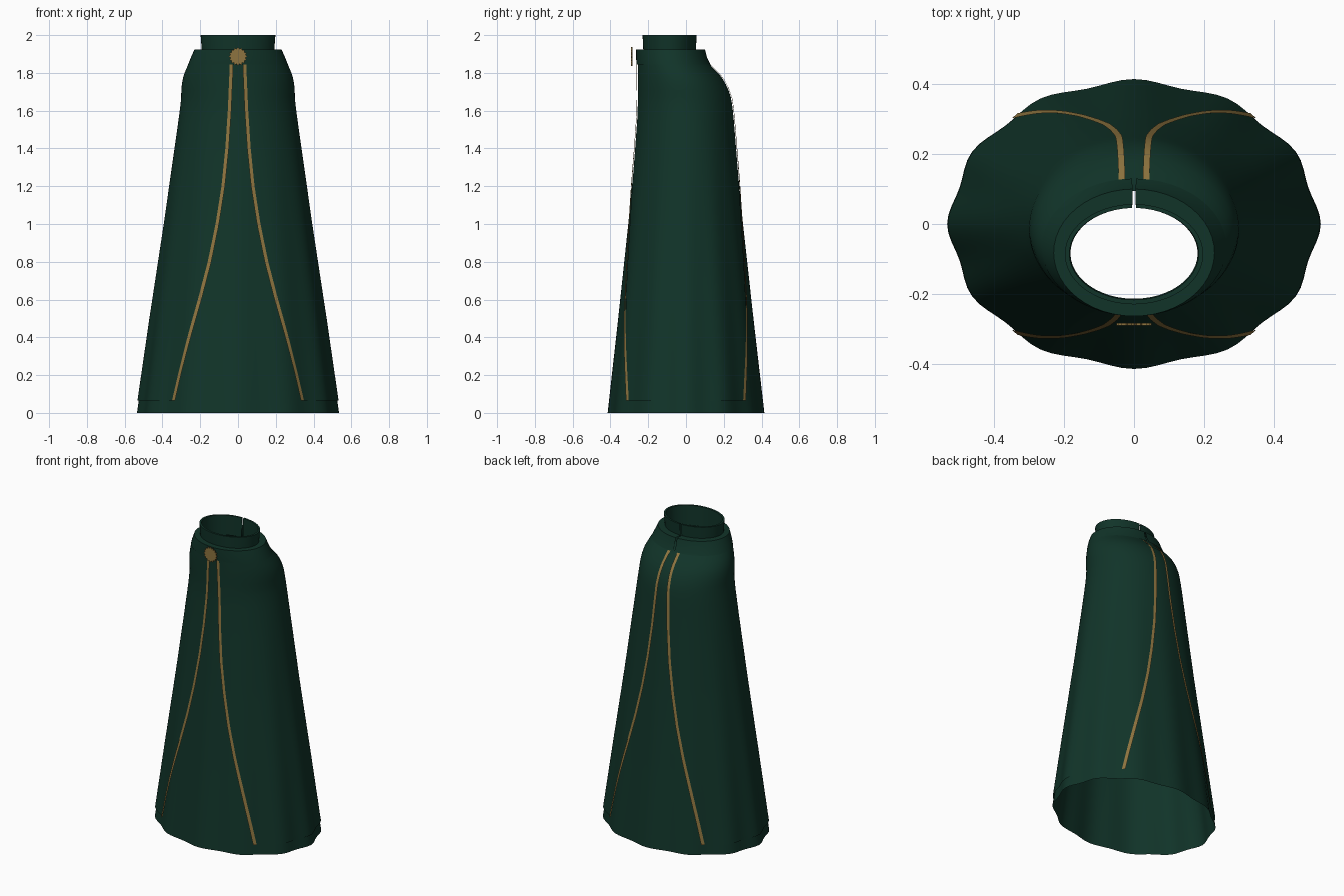
import bpy, bmesh
from math import sin, cos, pi, acos

cube = bpy.data.objects.get("Cube")
if cube:
    bpy.data.objects.remove(cube)


def material(name, colour):
    m = bpy.data.materials.new(name)
    m.use_nodes = True
    m.diffuse_color = colour
    b = m.node_tree.nodes["Principled BSDF"]
    b.inputs["Base Color"].default_value = colour
    b.inputs["Roughness"].default_value = 0.8
    return m


GREEN = material("dark green cloth", (0.0055, 0.034, 0.022, 1))
GOLD = material("antique gold", (0.27, 0.175, 0.05, 1))

# Body profile: height, half width, front y, back y
BODY = [(0, .526, -.408, .408), (.5, .457, -.355, .353), (1, .384, -.304, .300),
        (1.4, .329, -.266, .262), (1.58, .304, -.252, .246), (1.66, .294, -.25, .236),
        (1.72, .293, -.25, .216), (1.77, .286, -.25, .19), (1.81, .272, -.25, .153),
        (1.84, .258, -.25, .118), (1.9, .234, -.25, .095)]
# Edge of the split overskirt: height, x
EDGE = [(.065, .337), (.2, .303), (.4, .25), (.6, .196), (.8, .147), (1, .107),
        (1.2, .076), (1.4, .056), (1.6, .043), (1.84, .033)]


def sample(table, z):
    for a, b in zip(table, table[1:]):
        if z <= b[0]:
            f = max(0, (z - a[0]) / (b[0] - a[0]))
            return [p + (q - p) * f for p, q in zip(a[1:], b[1:])]
    return list(table[-1][1:])


def oval(t, z, rx, yf, yb):
    return (rx * cos(t), (yf + yb) / 2 + (yb - yf) / 2 * sin(t), z)


def body_point(t, z, off=0):
    rx, yf, yb = sample(BODY, z)
    fold = 1 + .017 * cos(12 * t) * max(0, 1 - z / 1.5)
    rx, ry = (rx + off) * fold, ((yb - yf) / 2 + off) * fold
    return (rx * cos(t), (yf + yb) / 2 + ry * sin(t), z)


def sheet(name, rows, mat, closed=False):
    """Joins rows of points with quads."""
    bm = bmesh.new()
    vs = [[bm.verts.new(p) for p in r] for r in rows]
    n = len(rows[0])
    for a, b in zip(vs, vs[1:]):
        for i in range(n if closed else n - 1):
            j = (i + 1) % n
            bm.faces.new((a[i], a[j], b[j], b[i]))
    return finish(name, bm, mat)


def finish(name, bm, mat):
    bmesh.ops.recalc_face_normals(bm, faces=bm.faces)
    me = bpy.data.meshes.new(name)
    bm.to_mesh(me)
    bm.free()
    me.materials.append(mat)
    ob = bpy.data.objects.new(name, me)
    bpy.context.collection.objects.link(ob)
    bpy.context.view_layer.objects.active = ob
    for o in bpy.context.selected_objects:
        o.select_set(False)
    ob.select_set(True)
    bpy.ops.object.shade_smooth_by_angle(angle=.7)
    return ob


def heights(lo, hi, n):
    return [lo + (hi - lo) * i / n for i in range(n + 1)]


# Underskirt, all the way round
SEG = 96
sheet("underskirt", [[body_point(2 * pi * i / SEG, z) for i in range(SEG)]
                     for z in heights(0, 1.9, 50)], GREEN, True)


def edge_angle(z, shift=0):
    return acos((sample(EDGE, z)[0] + shift) / sample(BODY, z)[0])


# Split overskirt panels and their gold trims
for side, s in (("left", 1), ("right", -1)):
    def flip(p):
        return (p[0] * s, p[1], p[2])

    rows = []
    for z in heights(.065, 1.85, 50):
        a = edge_angle(z)
        rows.append([flip(body_point(a * (2 * i / 48 - 1), z, .007)) for i in range(49)])
    sheet(side + "_overskirt_panel", rows, GREEN)

    for place, k in (("front", -1), ("back", 1)):
        rows = []
        for z in heights(.065, 1.845, 60):
            angles = [k * edge_angle(z, w) for w in (-.009, 0, .009)]
            rows.append([flip(body_point(t, z, .012)) for t in angles])
        sheet(side + "_" + place + "_trim", rows, GOLD)


def band(name, rings, gap):
    """Lofts oval rings, leaving a narrow slit at the back."""
    ts = [pi / 2 + gap + (2 * pi - 2 * gap) * i / 48 for i in range(49)]
    return sheet(name, [[oval(t, *r) for t in ts] for r in rings], GREEN)


# Waistband with a flat upper ledge
band("waistband", [(1.845, .264, -.262, .13), (1.88, .25, -.264, .112),
                   (1.925, .23, -.264, .1), (1.925, .19, -.225, .055)], .02)

# Standing collar with folded inner face
band("collar", [(1.92, .192, -.226, .052), (2, .198, -.23, .057),
                (2, .185, -.217, .046), (1.87, .182, -.214, .046)], .03)

# Sunburst clasp at the front
bm = bmesh.new()
POINTS = 16
outline = []
for i in range(2 * POINTS):
    r = .05 if i % 2 == 0 else .04
    a = pi * i / POINTS
    outline.append(bm.verts.new((r * cos(a), -.284, 1.887 + r * sin(a))))
face = bm.faces.new(outline)
out = bmesh.ops.extrude_face_region(bm, geom=[face])
for v in out["geom"]:
    if isinstance(v, bmesh.types.BMVert):
        v.co.y -= .006
finish("sunburst_clasp", bm, GOLD)
